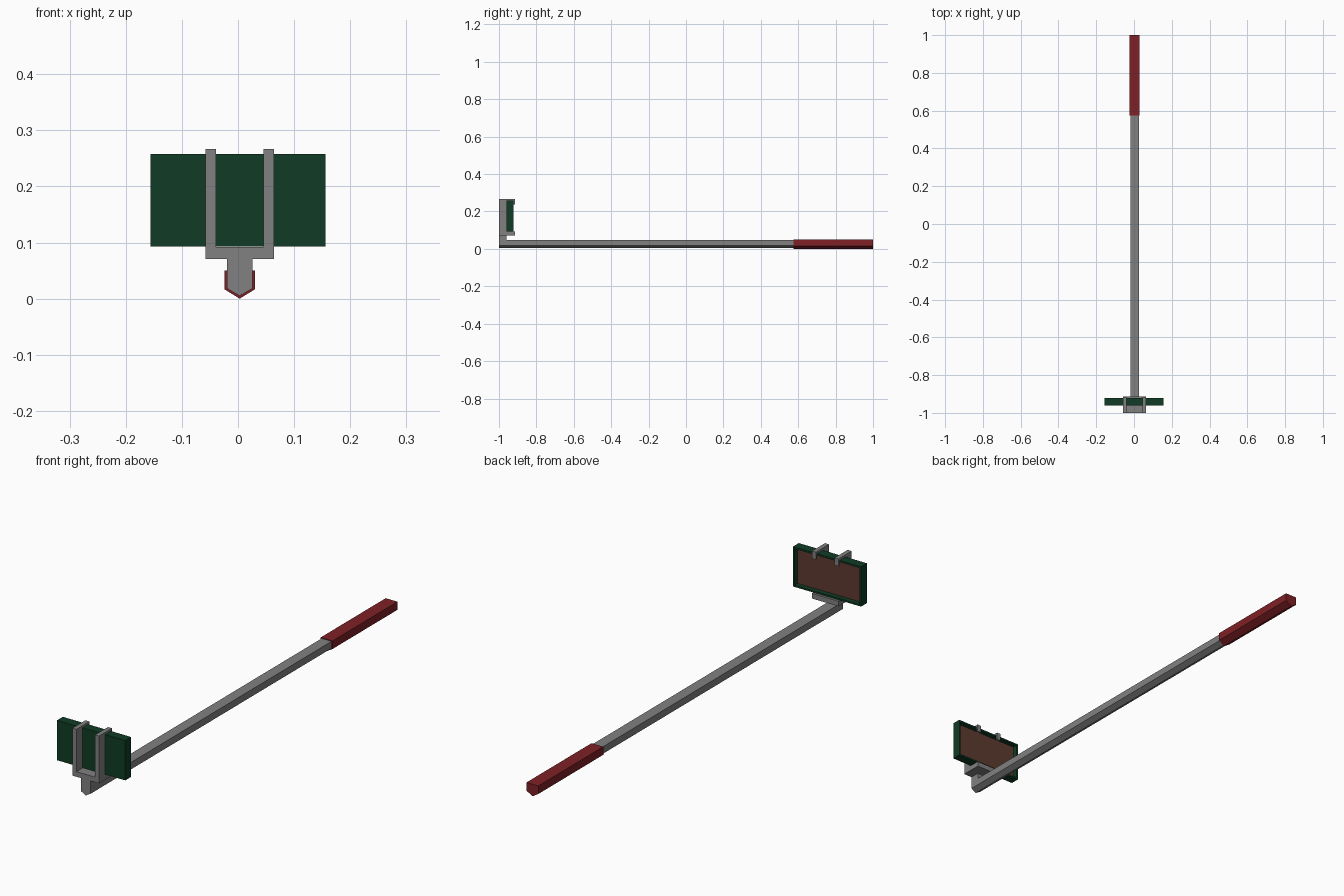
import bpy, bmesh

if "Cube" in bpy.data.objects:
    bpy.data.objects.remove(bpy.data.objects["Cube"])

CX = 0.003  # the rod and bracket sit slightly off centre


def material(name, rgb):
    m = bpy.data.materials.new(name)
    m.diffuse_color = (*rgb, 1)
    m.use_nodes = True
    m.node_tree.nodes["Principled BSDF"].inputs["Base Color"].default_value = m.diffuse_color
    return m


GREY = material("grey metal", (0.22, 0.22, 0.22))
RED = material("red grip", (0.21, 0.015, 0.019))
GREEN = material("dark green case", (0.005, 0.045, 0.018))
BROWN = material("brown screen", (0.11, 0.043, 0.028))


def finish(name, bm, mats):
    bmesh.ops.recalc_face_normals(bm, faces=bm.faces)
    me = bpy.data.meshes.new(name)
    bm.to_mesh(me)
    bm.free()
    for m in mats:
        me.materials.append(m)
    ob = bpy.data.objects.new(name, me)
    bpy.context.collection.objects.link(ob)
    return ob


def extrude_profile(name, pts, vec, mat):
    bm = bmesh.new()
    f = bm.faces.new([bm.verts.new(p) for p in pts])
    g = bmesh.ops.extrude_face_region(bm, geom=[f], use_keep_orig=True)
    bmesh.ops.translate(bm, vec=vec,
                        verts=[v for v in g["geom"] if isinstance(v, bmesh.types.BMVert)])
    return finish(name, bm, [mat])


def pentagon_bar(name, half, top, shoulder, tip, y0, y1, mat):
    pts = [(CX - half, y0, top), (CX - half, y0, shoulder), (CX, y0, tip),
           (CX + half, y0, shoulder), (CX + half, y0, top)]
    return extrude_profile(name, pts, (0, y1 - y0, 0), mat)


# Rod and grip, both with a keeled underside
pentagon_bar("rod", 0.0225, 0.047, 0.018, 0.005, -1, 0.6, GREY)
pentagon_bar("grip", 0.027, 0.05, 0.0165, 0.0, 0.575, 1, RED)


# Stem joining the rod to the bracket
def side_profile(name, yz, x0, x1):
    extrude_profile(name, [(x0, y, z) for y, z in yz], (x1 - x0, 0, 0), GREY)


side_profile("stem", [(-1, 0.046), (-0.96, 0.046), (-0.96, 0.072), (-1, 0.072)],
             CX - 0.0225, CX + 0.0225)

# Shelf under the device
side_profile("shelf", [(-1, 0.071), (-0.914, 0.071), (-0.914, 0.092), (-1, 0.092)],
             CX - 0.061, CX + 0.061)

# Two upright clips hooked over the top of the device
hook = [(-1, 0.09), (-0.96, 0.09), (-0.96, 0.258), (-0.922, 0.258),
        (-0.922, 0.236), (-0.915, 0.236), (-0.915, 0.267), (-1, 0.267)]
for side in (-1, 1):
    a, b = sorted((CX + side * 0.0425, CX + side * 0.061))
    side_profile("clip_" + ("left" if side < 0 else "right"), hook, a, b)

# Device: case with a recessed screen in its back face
bm = bmesh.new()
bmesh.ops.create_cube(bm, size=1)
bmesh.ops.scale(bm, vec=(0.312, 0.038, 0.165), verts=bm.verts)
bmesh.ops.translate(bm, vec=(0, -0.941, 0.1755), verts=bm.verts)
bm.normal_update()
screen = max(bm.faces, key=lambda f: f.calc_center_median().y)
bmesh.ops.inset_individual(bm, faces=[screen], thickness=0.01)
g = bmesh.ops.extrude_discrete_faces(bm, faces=[screen])["faces"][0]
bmesh.ops.translate(bm, vec=(0, -0.02, 0), verts=g.verts)
g.material_index = 1
finish("device", bm, [GREEN, BROWN])
